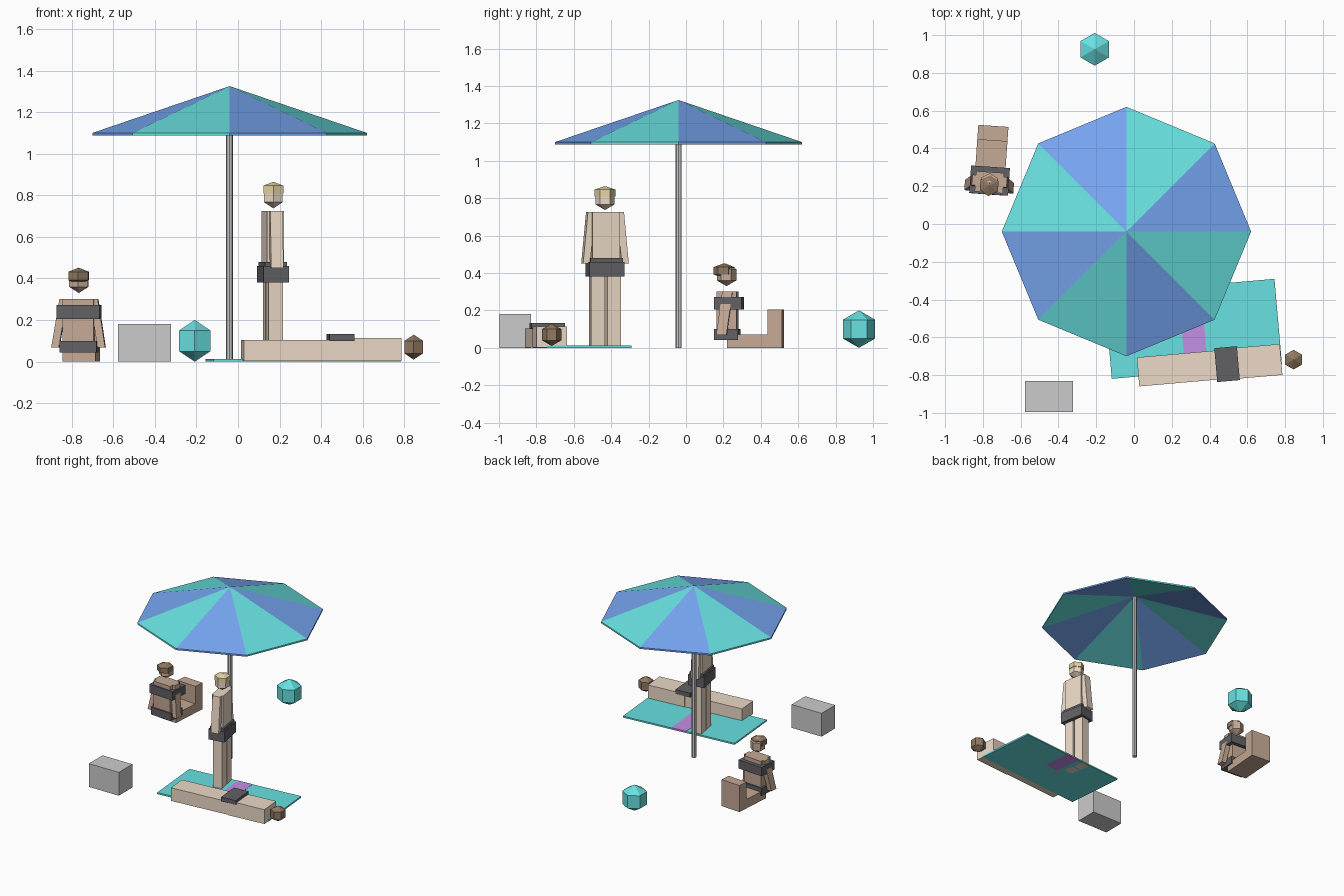
import bpy, bmesh
from math import sin, cos, pi, radians
from mathutils import Matrix, Vector

if "Cube" in bpy.data.objects:
    bpy.data.objects.remove(bpy.data.objects["Cube"])

mats = {}
COLORS = {
    "teal": (0.14, 0.75, 0.75, 1), "blue": (0.18, 0.38, 0.88, 1),
    "purple": (0.55, 0.28, 0.78, 1), "black": (0.12, 0.12, 0.13, 1),
    "light_skin": (0.84, 0.70, 0.57, 1), "brown_skin": (0.56, 0.40, 0.30, 1),
    "dark_hair": (0.28, 0.19, 0.12, 1), "blond_hair": (0.78, 0.66, 0.36, 1),
}


def mat(key):
    if key not in mats:
        mats[key] = bpy.data.materials.new(key)
        mats[key].diffuse_color = COLORS[key]
    return mats[key]


def finish(name, bm, frame, color):
    bmesh.ops.recalc_face_normals(bm, faces=bm.faces)
    mesh = bpy.data.meshes.new(name)
    bm.to_mesh(mesh)
    bm.free()
    ob = bpy.data.objects.new(name, mesh)
    bpy.context.collection.objects.link(ob)
    ob.matrix_world = frame
    if color:
        mesh.materials.append(mat(color))
    return ob


def frame(x, y, degrees=0):
    return Matrix.Translation((x, y, 0)) @ Matrix.Rotation(radians(degrees), 4, 'Z')


def box(name, f, color, xr, yr, zr, lean=(0, 0)):
    """Box from ranges; lean shifts the bottom face in x and y."""
    bm = bmesh.new()
    bmesh.ops.create_cube(bm, size=1)
    for v in bm.verts:
        low = v.co.z < 0
        v.co = Vector((xr[v.co.x > 0] + lean[0] * low,
                       yr[v.co.y > 0] + lean[1] * low,
                       zr[v.co.z > 0]))
    return finish(name, bm, f, color)


def gem(name, f, color, center, r, rz=None):
    """Six-sided low-poly ball."""
    bm = bmesh.new()
    bmesh.ops.create_uvsphere(bm, u_segments=6, v_segments=3, radius=1)
    for v in bm.verts:
        v.co = Vector((v.co.x * r, v.co.y * r, v.co.z * (rz or r))) + Vector(center)
    return finish(name, bm, f, color)


# Umbrella: pole and eight-panel canopy
shade = frame(-0.04, -0.04)
bm = bmesh.new()
bmesh.ops.create_cone(bm, cap_ends=True, segments=8, radius1=0.017, radius2=0.017,
                      depth=1.31, matrix=Matrix.Translation((0, 0, 0.655)))
finish("umbrella_pole", bm, shade, None)

bm = bmesh.new()
top, under = bm.verts.new((0, 0, 1.325)), bm.verts.new((0, 0, 1.313))
rims = [[bm.verts.new((0.66 * cos(i * pi / 4), 0.66 * sin(i * pi / 4), z))
         for i in range(8)] for z in (1.10, 1.088)]
for i in range(8):
    j = (i + 1) % 8
    a, b, c, d = rims[0][i], rims[0][j], rims[1][j], rims[1][i]
    for verts in ((top, a, b), (a, d, c, b), (under, c, d)):
        bm.faces.new(verts).material_index = i % 2
canopy = finish("umbrella_canopy", bm, shade, "blue")
canopy.data.materials.append(mat("teal"))

# Cool box and beach ball
box("cool_box", frame(-0.45, -0.913), None, (-0.128, 0.128), (-0.083, 0.083), (0, 0.18))
gem("beach_ball", frame(-0.208, 0.925), "teal", (0, 0, 0.1), 0.1)

# Towel with stripe
f = frame(0.313, -0.555, 5)
box("towel", f, "teal", (-0.452, 0.452), (-0.226, 0.226), (0, 0.012))
box("towel_stripe", f, "purple", (-0.06, 0.06), (-0.2265, 0.2265), (0, 0.0135))

# Lying sunbather
f = frame(0.40, -0.75, 5)
box("lying_legs", f, "light_skin", (-0.38, 0.083), (-0.077, 0.077), (0.002, 0.103))
box("lying_torso", f, "light_skin", (0.083, 0.38), (-0.082, 0.082), (0.002, 0.113))
box("lying_shorts", f, "black", (0.033, 0.153), (-0.09, 0.09), (0.10, 0.133))
gem("lying_head", frame(0.845, -0.718), "dark_hair", (0, 0, 0.07), 0.06)

# Standing sunbather
f = frame(0.168, -0.433, 10)
for side, s in (("left", 1), ("right", -1)):
    span = lambda a, b: tuple(sorted((s * a, s * b)))
    box("standing_leg_" + side, f, "light_skin", (-0.035, 0.035), span(0.0065, 0.081), (0, 0.42))
    box("standing_arm_" + side, f, "light_skin", (-0.03, 0.03), span(0.06, 0.098),
        (0.45, 0.725), (0, s * 0.026))
box("standing_torso", f, "light_skin", (-0.042, 0.042), (-0.075, 0.075), (0.40, 0.725))
box("standing_shorts", f, "black", (-0.062, 0.062), (-0.096, 0.096), (0.38, 0.46))
box("standing_waistband", f, "black", (-0.054, 0.054), (-0.088, 0.088), (0.455, 0.48))
f = frame(0.17, -0.433)
gem("standing_head", f, "light_skin", (0, 0, 0.797), 0.06)
gem("standing_hair", f, "blond_hair", (0, 0, 0.828), 0.064, 0.037)

# Sitting sunbather
f = frame(-0.765, 0.225, -4)
box("sitting_thighs", f, "brown_skin", (-0.08, 0.08), (0, 0.292), (0, 0.07))
box("sitting_shins", f, "brown_skin", (-0.08, 0.08), (0.217, 0.295), (0, 0.205))
box("sitting_torso", f, "brown_skin", (-0.075, 0.075), (-0.058, 0.05), (0.05, 0.302))
box("sitting_top", f, "black", (-0.103, 0.103), (-0.068, 0.078), (0.205, 0.272))
box("sitting_bottoms", f, "black", (-0.09, 0.09), (-0.069, 0.06), (0.043, 0.10))
for side, s in (("left", -1), ("right", 1)):
    box("sitting_arm_" + side, f, "brown_skin", tuple(sorted((s * 0.055, s * 0.092))),
        (-0.025, 0.03), (0.068, 0.302), (s * 0.038, -0.03))
gem("sitting_head", f, "brown_skin", (0, -0.008, 0.39), 0.06)
gem("sitting_hair", f, "dark_hair", (0, -0.022, 0.412), 0.064, 0.04)

for m in bpy.data.materials:
    if m.users and not m.is_grease_pencil:
        m.use_nodes = True
        m.node_tree.nodes["Principled BSDF"].inputs["Base Color"].default_value = m.diffuse_color
